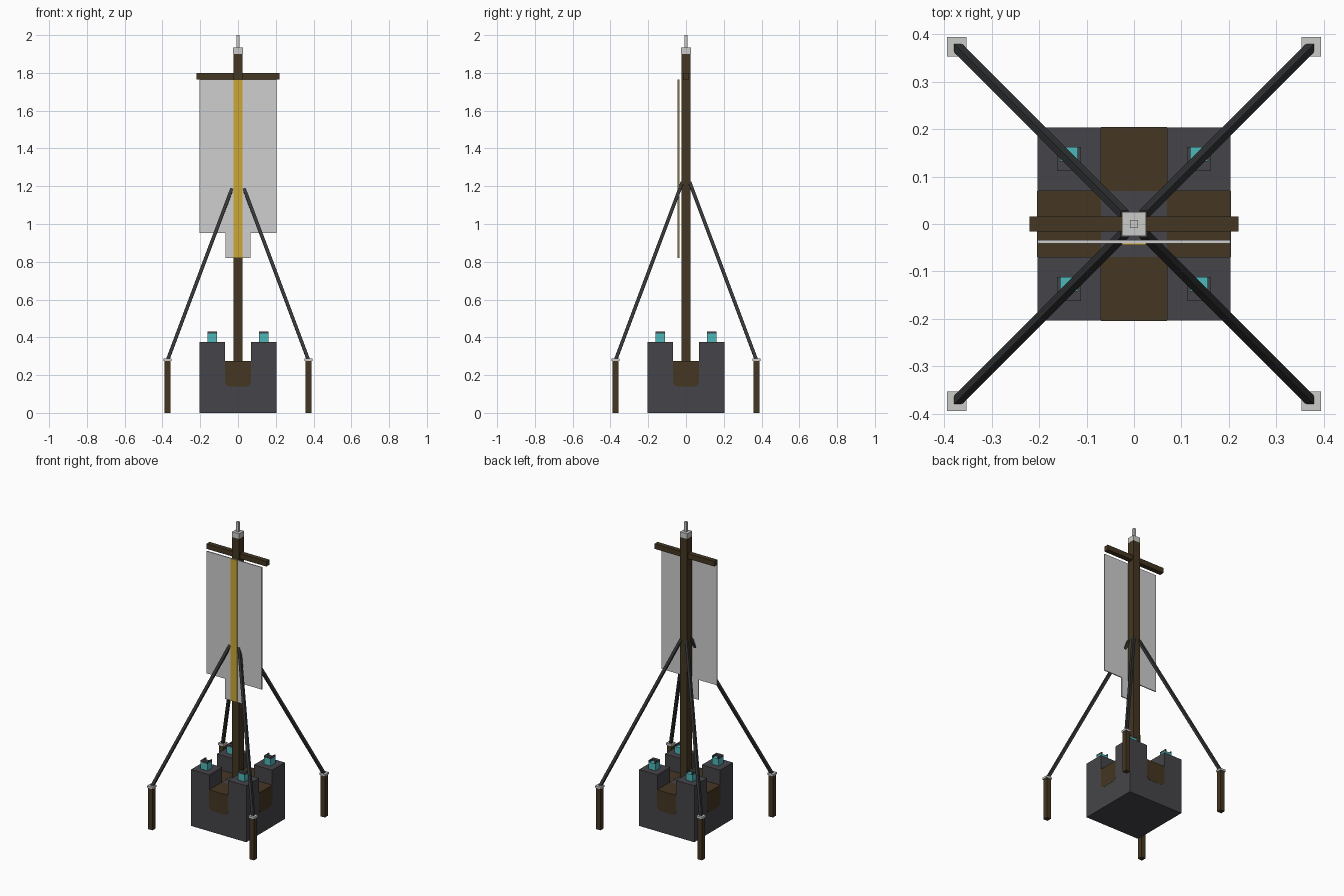
import bpy, bmesh
from mathutils import Vector, Matrix

cube = bpy.data.objects.get("Cube")
if cube:
    bpy.data.objects.remove(cube, do_unlink=True)


def material(name, r, g, b):
    m = bpy.data.materials.new(name)
    m.use_nodes = True
    m.diffuse_color = (r, g, b, 1)
    m.node_tree.nodes["Principled BSDF"].inputs["Base Color"].default_value = (r, g, b, 1)
    return m


stone = material("dark stone", 0.06, 0.06, 0.068)
wood = material("dark wood", 0.058, 0.037, 0.016)
iron = material("black iron", 0.035, 0.036, 0.039)
pale = material("pale cloth", 0.61, 0.62, 0.61)
silver = material("pale metal", 0.6, 0.6, 0.59)
gold = material("gold trim", 0.6, 0.39, 0.035)
glow = material("cyan glass", 0.075, 0.47, 0.49)


def finish(name, bm, mat):
    bmesh.ops.recalc_face_normals(bm, faces=bm.faces)
    mesh = bpy.data.meshes.new(name)
    bm.to_mesh(mesh)
    bm.free()
    mesh.materials.append(mat)
    obj = bpy.data.objects.new(name, mesh)
    bpy.context.collection.objects.link(obj)
    return obj


def box(name, mat, x, y, z):
    """Box from (min, max) ranges on each axis."""
    bm = bmesh.new()
    size = [r[1] - r[0] for r in (x, y, z)]
    mid = [(r[0] + r[1]) / 2 for r in (x, y, z)]
    bmesh.ops.create_cube(bm, size=1, matrix=Matrix.Translation(mid) @ Matrix.Diagonal((*size, 1)))
    return finish(name, bm, mat)


def around(c, half):
    return (c - half, c + half)


def prism(name, mat, profile, y0, y1):
    """Extrude an x-z outline along y."""
    bm = bmesh.new()
    face = bm.faces.new([bm.verts.new((x, y0, z)) for x, z in profile])
    out = bmesh.ops.extrude_face_region(bm, geom=[face])
    bmesh.ops.translate(bm, vec=(0, y1 - y0, 0),
                        verts=[v for v in out["geom"] if isinstance(v, bmesh.types.BMVert)])
    return finish(name, bm, mat)


def strut(name, mat, a, b, radius):
    """Square bar set on its edge between two points."""
    a, b = Vector(a), Vector(b)
    d = b - a
    side = d.cross(Vector((0, 0, 1))).normalized()
    up = side.cross(d).normalized()
    bm = bmesh.new()
    ends = [[bm.verts.new(p + o * radius) for o in (side, up, -side, -up)] for p in (a, b)]
    for i in range(4):
        j = (i + 1) % 4
        bm.faces.new((ends[0][i], ends[0][j], ends[1][j], ends[1][i]))
    for ring in ends:
        bm.faces.new(ring)
    return finish(name, bm, mat)


# Stone base with a cross-shaped gap between the corner towers
W, GAP, DECK = 0.203, 0.069, 0.275
box("base_block", stone, (-W, W), (-W, W), (0, DECK))

# Wooden saddles with clipped lower corners, one per side
half = [(GAP, DECK + 0.001), (GAP, 0.165), (0.062, 0.148), (0.045, 0.14)]
outline = half + [(-x, z) for x, z in reversed(half)]
for i, side in enumerate(("front", "left", "back", "right")):
    saddle = prism(side + "_saddle", wood, outline, -W - 0.001, -GAP)
    saddle.data.transform(Matrix.Rotation(i * 1.5707963, 4, 'Z'))

for sx, xn in ((1, "left"), (-1, "right")):
    for sy, yn in ((-1, "front"), (1, "back")):
        tag = f"{yn}_{xn}_"
        # Corner tower
        box(tag + "tower", stone, sorted((sx * GAP, sx * W)), sorted((sy * GAP, sy * W)),
            (DECK, 0.375))
        # Lantern with a dark rim open to the back
        cx, cy, r = sx * 0.137, sy * 0.137, 0.025
        box(tag + "lantern", glow, around(cx, r), around(cy, r), (0.375, 0.42))
        box(tag + "lantern_rim", stone, around(cx, r), (cy - r, cy - 0.004), (0.42, 0.432))
        for k in (-1, 1):
            box(tag + "lantern_rail", stone, around(cx + k * 0.0215, 0.0035),
                (cy - 0.004, cy + r), (0.42, 0.432))
        # Ground post, its cap and the stay to the mast
        px, py = sx * 0.373, sy * 0.373
        box(tag + "post", wood, around(px, 0.016), around(py, 0.016), (0, 0.276))
        box(tag + "post_cap", silver, around(px, 0.0205), around(py, 0.0205), (0.276, 0.289))
        strut(tag + "stay", iron, (px, py, 0.28), (sx * 0.02, sy * 0.02, 1.22), 0.0125)

# Mast, finial and crossbar
box("mast", wood, (-0.025, 0.025), (-0.025, 0.025), (DECK, 1.9))
box("mast_cap", silver, (-0.0255, 0.0255), (-0.0255, 0.0255), (1.9, 1.935))
box("finial", silver, (-0.008, 0.008), (-0.008, 0.008), (1.935, 2.0))
box("crossbar", wood, (-0.22, 0.22), (-0.016, 0.016), (1.766, 1.8))

# Banner with a short tail, and its gold stripe
right = [(W, 1.765), (W, 0.953), (0.067, 0.953), (0.067, 0.82)]
prism("banner", pale, right + [(-x, z) for x, z in reversed(right)], -0.041, -0.034)
box("banner_stripe", gold, (-0.025, 0.025), (-0.044, -0.041), (0.82, 1.765))
